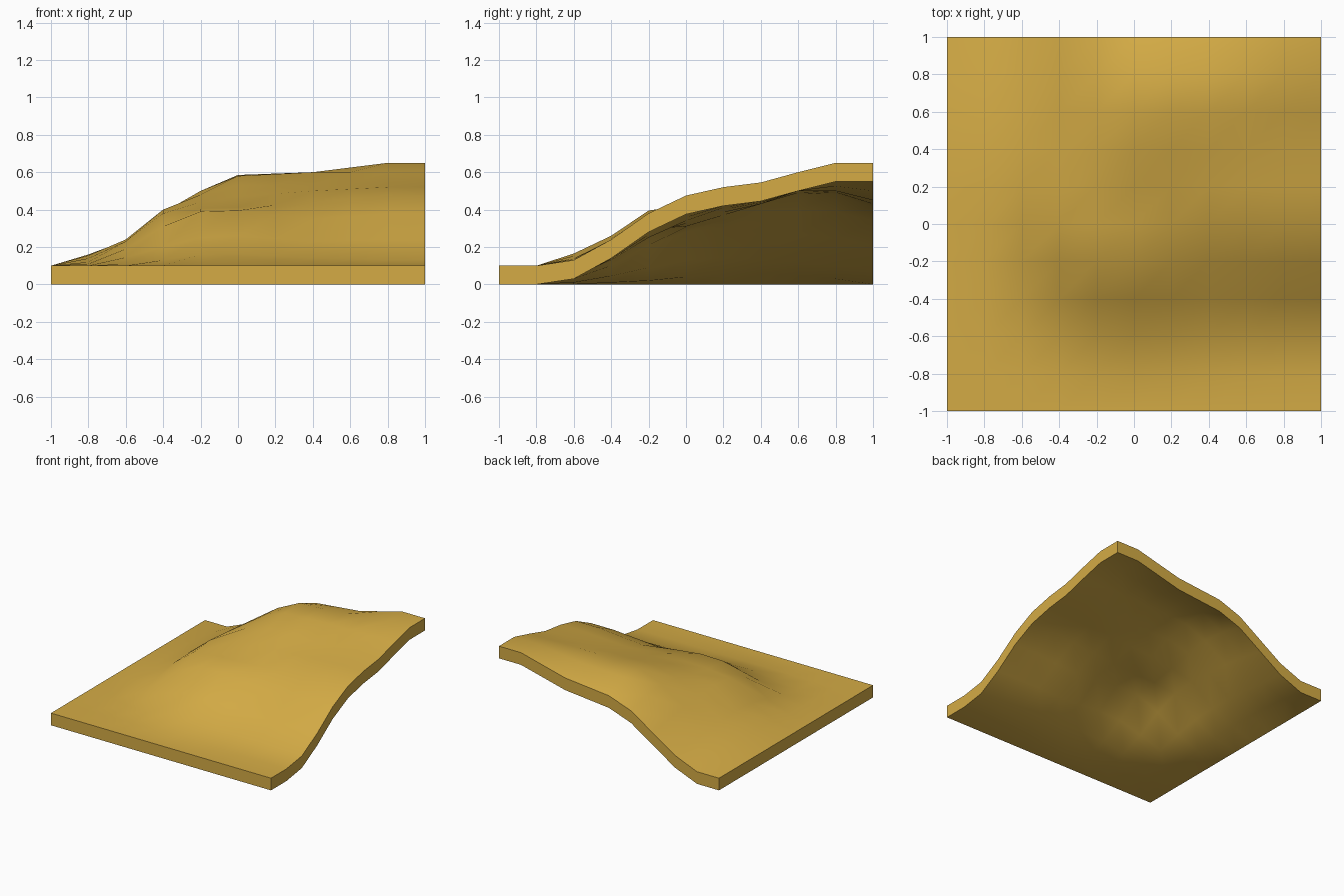
import bpy, bmesh, math

if "Cube" in bpy.data.objects:
    bpy.data.objects.remove(bpy.data.objects["Cube"])

THICK = 0.1
N = 10  # cells per side
# x stations along each height profile; x = -1 stays at the flat rim
XS = [-1, -0.8, -0.6, -0.4, -0.2, 0, 0.4, 0.8, 1]
FLAT = [0.1] * 7
# height profiles of the top surface, front (y=-1) to back (y=1)
ROWS = [
    FLAT,
    FLAT,
    [.10, .11, .13, .16, .165, .14, .13],
    [.11, .145, .20, .25, .26, .23, .24],
    [.12, .19, .31, .39, .395, .35, .38],
    [.14, .23, .38, .405, .41, .44, .475],
    [.155, .24, .40, .44, .47, .50, .52],
    [.16, .235, .385, .48, .53, .53, .545],
    [.15, .22, .37, .50, .58, .60, .60],
    [.13, .20, .345, .49, .585, .60, .65],
    [.10, .18, .31, .44, .51, .55, .65],
]


def height(x, row):
    """Interpolate a profile at x."""
    zs = [0.1] + row + [row[-1]]
    for i in range(len(XS) - 1):
        if x <= XS[i + 1] + 1e-4:
            t = (x - XS[i]) / (XS[i + 1] - XS[i])
            return zs[i] + t * (zs[i + 1] - zs[i])
    return zs[-1]


# hill sheet: grid raised to the profiles, then dropped straight down for thickness
bm = bmesh.new()
bmesh.ops.create_grid(bm, x_segments=N, y_segments=N, size=1)
for v in bm.verts:
    v.co.z = height(v.co.x, ROWS[round((v.co.y + 1) * N / 2)])
top_faces = bm.faces[:]
low = bmesh.ops.extrude_face_region(bm, geom=top_faces, use_keep_orig=True)["geom"]
for v in low:
    if isinstance(v, bmesh.types.BMVert):
        v.co.z -= THICK
bmesh.ops.recalc_face_normals(bm, faces=bm.faces)
mesh = bpy.data.meshes.new("hill_slab")
bm.to_mesh(mesh)
bm.free()
slab = bpy.data.objects.new("hill_slab", mesh)
bpy.context.collection.objects.link(slab)

# golden material
gold = bpy.data.materials.new("golden_yellow")
gold.diffuse_color = (0.66, 0.41, 0.06, 1)
gold.use_nodes = True
gold.node_tree.nodes["Principled BSDF"].inputs["Base Color"].default_value = gold.diffuse_color
mesh.materials.append(gold)

# smooth slopes, sharp rim
bpy.context.view_layer.objects.active = slab
slab.select_set(True)
bpy.ops.object.shade_smooth_by_angle(angle=math.radians(35))
